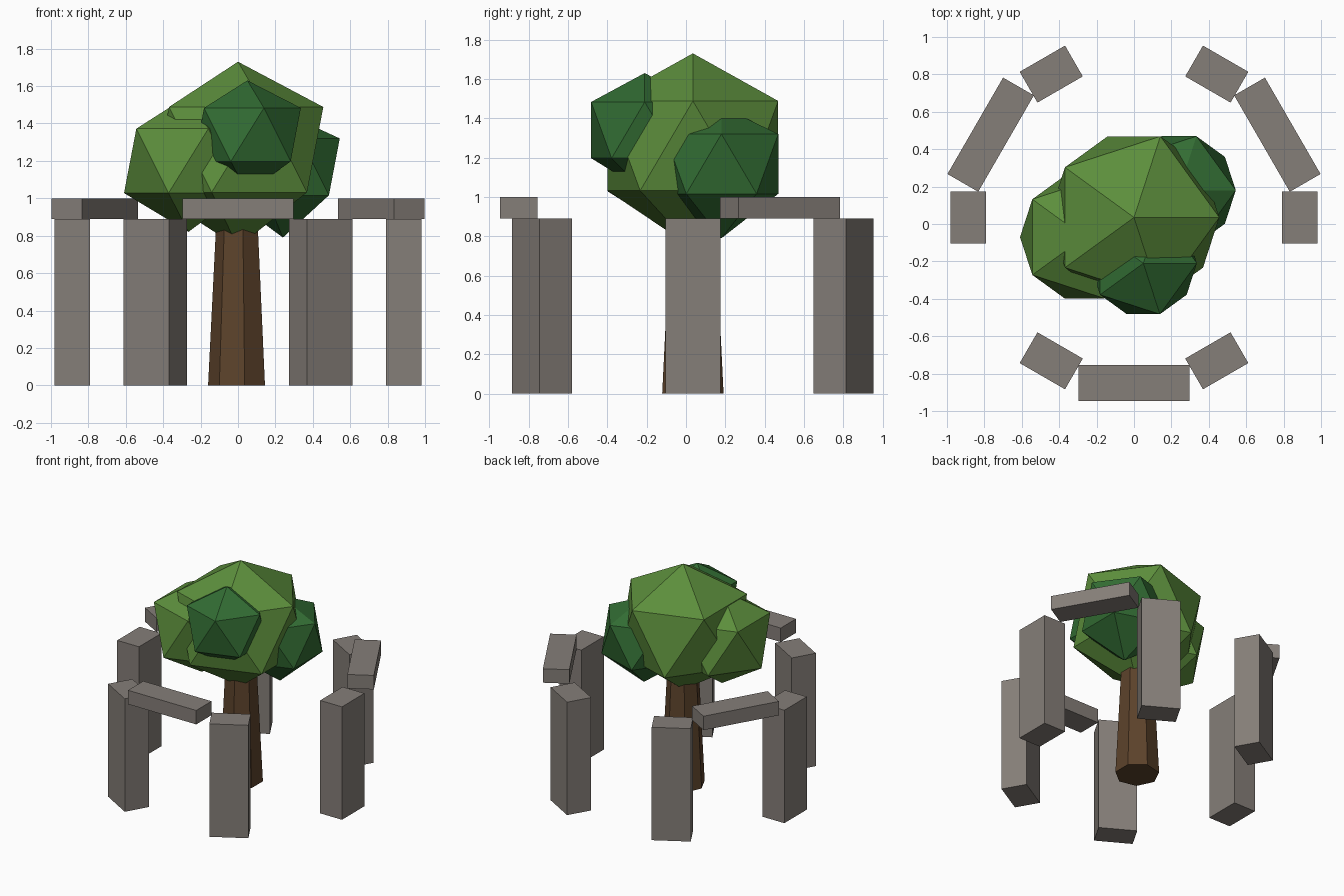
import bpy, bmesh
from math import radians, cos, sin
from mathutils import Matrix, Vector

if "Cube" in bpy.data.objects:
    bpy.data.objects.remove(bpy.data.objects["Cube"], do_unlink=True)

CENTRE_Y = 0.035   # middle of the stone ring
RING = 0.885       # radius of the stone ring


def material(name, rgb):
    mat = bpy.data.materials.new(name)
    mat.use_nodes = True
    mat.diffuse_color = (*rgb, 1)
    mat.node_tree.nodes["Principled BSDF"].inputs["Base Color"].default_value = (*rgb, 1)
    return mat


stone = material("grey stone", (0.235, 0.21, 0.19))
bark = material("brown bark", (0.107, 0.055, 0.024))
leaf = material("leaf green", (0.107, 0.27, 0.045))
dark_leaf = material("dark leaf green", (0.032, 0.15, 0.033))


def finish(name, bm, mat):
    mesh = bpy.data.meshes.new(name)
    bm.to_mesh(mesh)
    bm.free()
    mesh.materials.append(mat)
    obj = bpy.data.objects.new(name, mesh)
    bpy.context.collection.objects.link(obj)
    return obj


def ring_block(name, degrees, size, bottom):
    """Block on the ring: size is radial, tangential, height."""
    bm = bmesh.new()
    bmesh.ops.create_cube(bm, size=1, matrix=Matrix.Diagonal((*size, 1)))
    obj = finish(name, bm, stone)
    a = radians(degrees)
    obj.location = (RING * cos(a), CENTRE_Y + RING * sin(a), bottom + size[2] / 2)
    obj.rotation_euler.z = a


def leaf_clump(name, centre, radius, top, bottom, mat):
    """Icosahedron with its poles moved to the given heights."""
    bm = bmesh.new()
    bmesh.ops.create_icosphere(bm, subdivisions=1, radius=radius)
    for v in bm.verts:
        if abs(v.co.z) > 0.9 * radius:
            v.co.z = (top if v.co.z > 0 else bottom) - centre[2]
    finish(name, bm, mat).location = Vector(centre)


# Standing stones and the lintels on every other gap
for i in range(6):
    ring_block(f"standing_stone_{i + 1}", 60 * i, (0.19, 0.28, 0.89), 0)
for i in range(3):
    ring_block(f"lintel_{i + 1}", 30 + 120 * i, (0.19, 0.595, 0.11), 0.89)

# Tapered seven-sided trunk
bm = bmesh.new()
bmesh.ops.create_cone(bm, cap_ends=True, segments=7, radius1=0.16, radius2=0.11, depth=1)
trunk = finish("trunk", bm, bark)
trunk.location = (0, CENTRE_Y, 0.5)
trunk.rotation_euler.z = radians(90)

# Crown
leaf_clump("crown_main", (0, CENTRE_Y, 1.26), 0.51, 1.73, 0.74, leaf)
leaf_clump("crown_right", (-0.265, -0.07, 1.2), 0.385, 1.55, 0.82, leaf)
leaf_clump("crown_left", (0.24, 0.18, 1.168), 0.34, 1.46, 0.79, dark_leaf)
leaf_clump("crown_front", (0.05, -0.21, 1.34), 0.32, 1.63, 1.03, dark_leaf)
